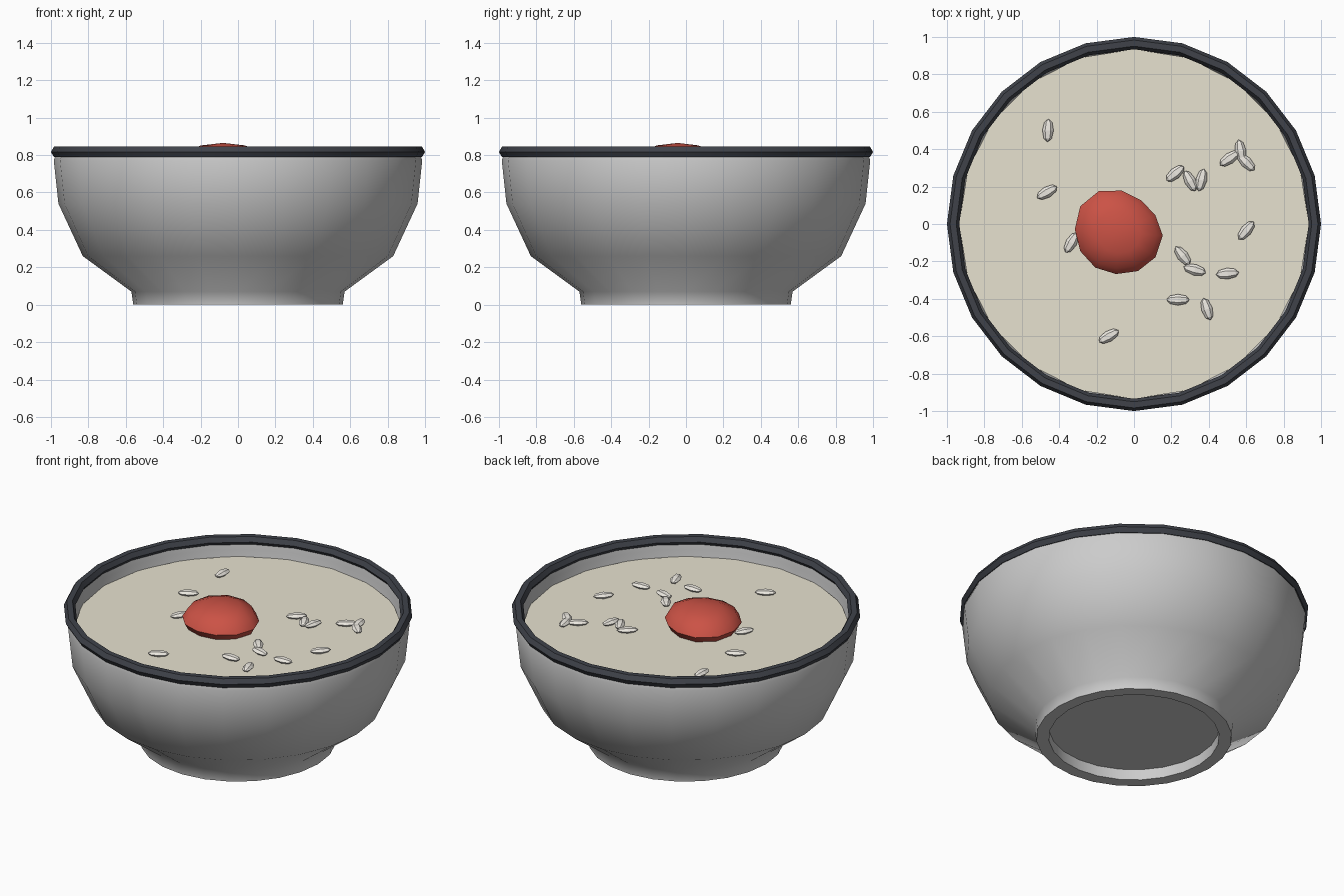
import bpy, bmesh
from math import cos, sin, pi, radians
from mathutils import Matrix

if "Cube" in bpy.data.objects:
    bpy.data.objects.remove(bpy.data.objects["Cube"])


def finish(name, bm, color=None, angle=None):
    bmesh.ops.recalc_face_normals(bm, faces=bm.faces)
    mesh = bpy.data.meshes.new(name)
    bm.to_mesh(mesh)
    bm.free()
    obj = bpy.data.objects.new(name, mesh)
    bpy.context.collection.objects.link(obj)
    if color:
        mat = bpy.data.materials.new(name + "_colour")
        mat.diffuse_color = (*color, 1)
        mat.use_nodes = True
        mat.node_tree.nodes["Principled BSDF"].inputs["Base Color"].default_value = mat.diffuse_color
        mesh.materials.append(mat)
    if angle:
        bpy.ops.object.select_all(action='DESELECT')
        obj.select_set(True)
        bpy.context.view_layer.objects.active = obj
        bpy.ops.object.shade_smooth_by_angle(angle=radians(angle))
    return obj


def lathe(profile, sides, closed=False, radii=None, phase=0):
    """Spin (radius, height) points around z; points at radius 0 become poles."""
    bm = bmesh.new()
    rings = []
    for r, z in profile:
        if r == 0:
            rings.append([bm.verts.new((0, 0, z))] * sides)
        else:
            ring = []
            for i in range(sides):
                a = 2 * pi * i / sides + phase
                k = r * (radii[i] if radii else 1)
                ring.append(bm.verts.new((k * cos(a), k * sin(a), z)))
            rings.append(ring)
    pairs = list(zip(rings, rings[1:]))
    if closed:
        pairs.append((rings[-1], rings[0]))
    for lo, hi in pairs:
        for i in range(sides):
            j = (i + 1) % sides
            quad = list(dict.fromkeys((lo[i], lo[j], hi[j], hi[i])))
            bm.faces.new(quad)
    return bm


# Bowl with hollow foot ring, outer wall and inner wall
bowl = [(0, 0.067), (0.488, 0.067), (0.488, 0), (0.56, 0), (0.57, 0.07),
        (0.83, 0.26), (0.96, 0.54), (0.985, 0.77), (0.975, 0.80), (0.945, 0.80),
        (0.94, 0.77), (0.915, 0.54), (0.78, 0.30), (0.50, 0.13), (0, 0.12)]
finish("bowl", lathe(bowl, 24), angle=50)

# Dark six-sided rim band
rim = [(0.967 + 0.033 * cos(k * pi / 3), 0.817 + 0.033 * sin(k * pi / 3)) for k in range(6)]
finish("rim", lathe(rim, 24, closed=True), (0.05, 0.055, 0.068), 40)

# Soup surface
finish("soup", lathe([(0, 0.68), (0.935, 0.68), (0.935, 0.727), (0, 0.727)], 20),
       (0.80, 0.76, 0.63), 30)

# Slightly uneven red topping
wobble = [0.234, 0.215, 0.208, 0.224, 0.246, 0.250, 0.237, 0.230, 0.227, 0.223, 0.230, 0.236]
dome = [(0 if k in (0, 6) else sin(k * pi / 6), -0.1 * cos(k * pi / 6)) for k in range(7)]
topping = finish("red_topping", lathe(dome, 12, radii=wobble, phase=radians(-4)),
                 (0.60, 0.085, 0.06), 40)
topping.location = (-0.08, -0.045, 0.765)

# Scattered seeds: x, y, heading
seeds = [(-0.46, 0.50, 88), (-0.465, 0.17, 30), (-0.335, -0.10, 60), (0.22, 0.27, 40),
         (0.30, 0.23, -62), (0.36, 0.235, 77), (0.51, 0.35, 35), (0.57, 0.39, 100),
         (0.60, 0.33, -45), (0.60, -0.035, 50), (0.26, -0.17, -52), (0.325, -0.245, -15),
         (0.50, -0.265, 5), (0.235, -0.405, 0), (0.39, -0.455, -72), (-0.135, -0.60, 30)]
for n, (x, y, heading) in enumerate(seeds, 1):
    bm = bmesh.new()
    bmesh.ops.create_uvsphere(bm, u_segments=6, v_segments=4, radius=1)
    bmesh.ops.transform(bm, verts=bm.verts,
                        matrix=Matrix.Diagonal((0.062, 0.030, 0.018, 1)) @ Matrix.Rotation(pi / 2, 4, 'Y'))
    seed = finish(f"seed_{n}", bm, (0.85, 0.82, 0.76))
    seed.location = (x, y, 0.742)
    seed.rotation_euler.z = radians(heading)
